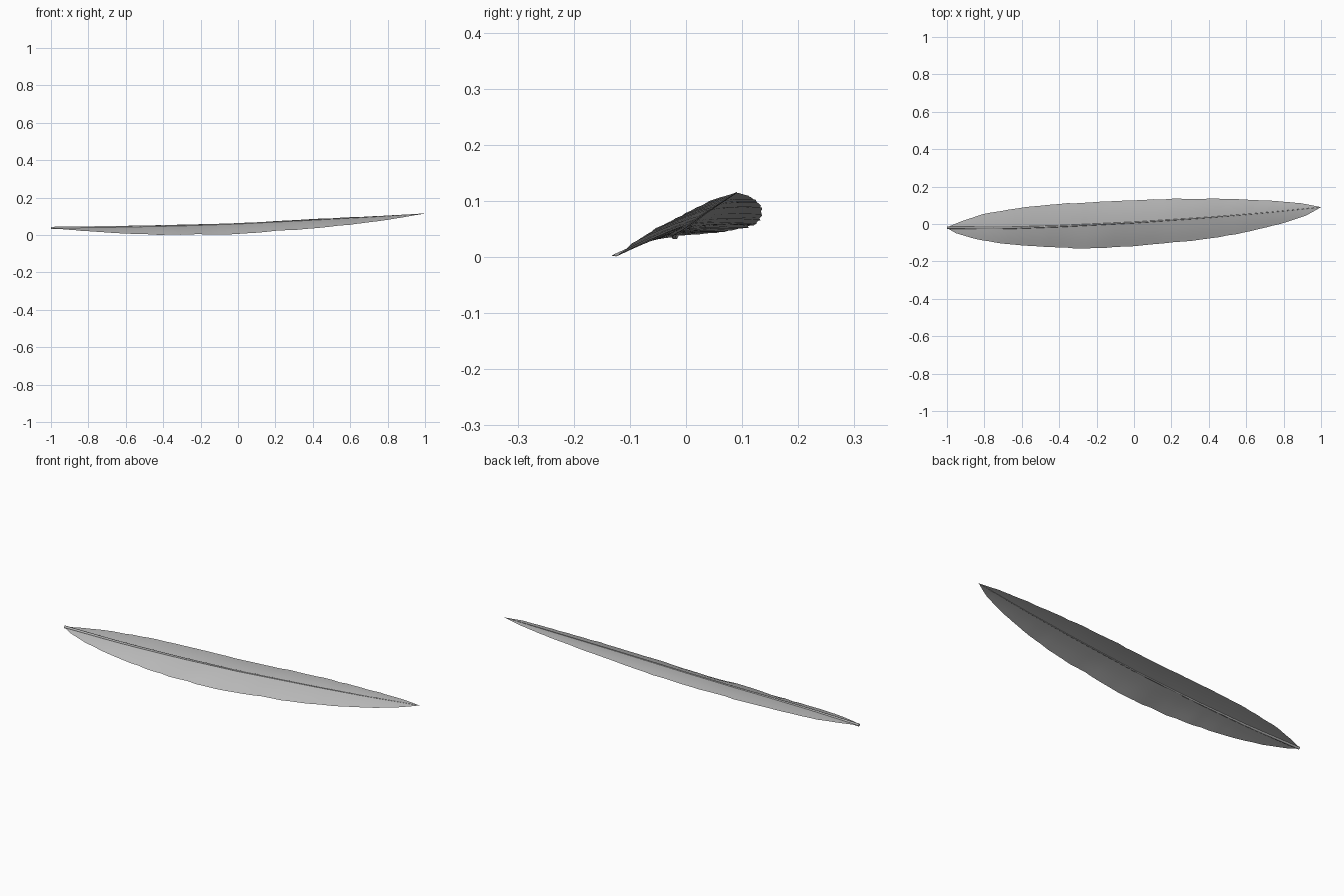
import bpy
import bmesh
import math
import random

random.seed(4)
cube = bpy.data.objects.get("Cube")
if cube:
    bpy.data.objects.remove(cube)


def make_material(name, value):
    mat = bpy.data.materials.new(name)
    mat.use_nodes = True
    colour = (value, value, value, 1)
    mat.diffuse_color = colour
    mat.node_tree.nodes["Principled BSDF"].inputs["Base Color"].default_value = colour
    return mat


grey = make_material("pale grey", 0.5)


def sample(points, x):
    """Straight interpolation through a short list of (x, value) points."""
    for (x0, a), (x1, b) in zip(points, points[1:]):
        if x <= x1:
            return a + (b - a) * (x - x0) / (x1 - x0)
    return points[-1][1]


# Lines that define the feather: the shaft and the two rims
shaft_y = [(-1, -.02), (-.7, -.022), (-.4, -.012), (0, .008), (.4, .035), (.7, .06), (1, .09)]
shaft_z = [(-1, .038), (-.6, .044), (-.3, .05), (0, .06), (.4, .08), (.7, .096), (1, .115)]
back_y = [(-1, -.018), (-.93, .012), (-.8, .055), (-.6, .087), (-.4, .108), (0, .127),
          (.25, .136), (.5, .134), (.75, .124), (.9, .11), (1, .09)]
back_z = [(-1, .038), (-.6, .049), (0, .061), (.25, .076), (.6, .094), (.9, .11), (1, .115)]
front_y = [(-1, -.022), (-.95, -.05), (-.85, -.08), (-.7, -.106), (-.5, -.122), (-.27, -.132),
           (0, -.12), (.2, -.1), (.4, -.079), (.6, -.044), (.8, .005), (.92, .045), (1, .09)]
front_z = [(-1, .036), (-.8, .02), (-.6, .007), (-.4, .002), (0, .005), (.2, .022),
           (.4, .035), (.6, .056), (.8, .081), (1, .115)]


def shaft_point(x):
    return x, sample(shaft_y, x), sample(shaft_z, x)


# Vane: a thin sheet spread from the shaft to each slightly ragged rim
STATIONS = 60
ACROSS = 5


def build_vane(name, rim_y, rim_z):
    bm = bmesh.new()
    rows = []
    for i in range(STATIONS + 1):
        x = -math.cos(math.pi * i / STATIONS)
        _, y0, z0 = shaft_point(x)
        y1, z1 = sample(rim_y, x), sample(rim_z, x)
        fade = 1 - x * x
        y1 += random.uniform(-.002, .002) * fade
        z1 += random.uniform(-.002, .002) * fade
        row = []
        for j in range(ACROSS + 1):
            t = j / ACROSS
            arch = .003 * math.sin(math.pi * t) * fade
            row.append(bm.verts.new((x, y0 + (y1 - y0) * t, z0 + (z1 - z0) * t + arch)))
        rows.append(row)
    for a, b in zip(rows, rows[1:]):
        for j in range(ACROSS):
            bm.faces.new((a[j], b[j], b[j + 1], a[j + 1]))
    for face in bm.faces:
        face.normal_update()
        if face.normal.z < 0:
            face.normal_flip()
        face.smooth = True
    mesh = bpy.data.meshes.new(name)
    bm.to_mesh(mesh)
    bm.free()
    mesh.materials.append(grey)
    obj = bpy.data.objects.new(name, mesh)
    bpy.context.collection.objects.link(obj)


build_vane("back_vane", back_y, back_z)
build_vane("front_vane", front_y, front_z)

# Shaft: a tapering tube along the middle
curve = bpy.data.curves.new("shaft", "CURVE")
curve.dimensions = "3D"
curve.bevel_depth = .007
curve.bevel_resolution = 1
curve.use_fill_caps = True
spline = curve.splines.new("POLY")
spline.points.add(24)
for i, point in enumerate(spline.points):
    t = i / 24
    point.co = (*shaft_point(2 * t - 1), 1)
    point.radius = 1 - .85 * t
curve.materials.append(grey)
shaft = bpy.data.objects.new("shaft", curve)
bpy.context.collection.objects.link(shaft)
